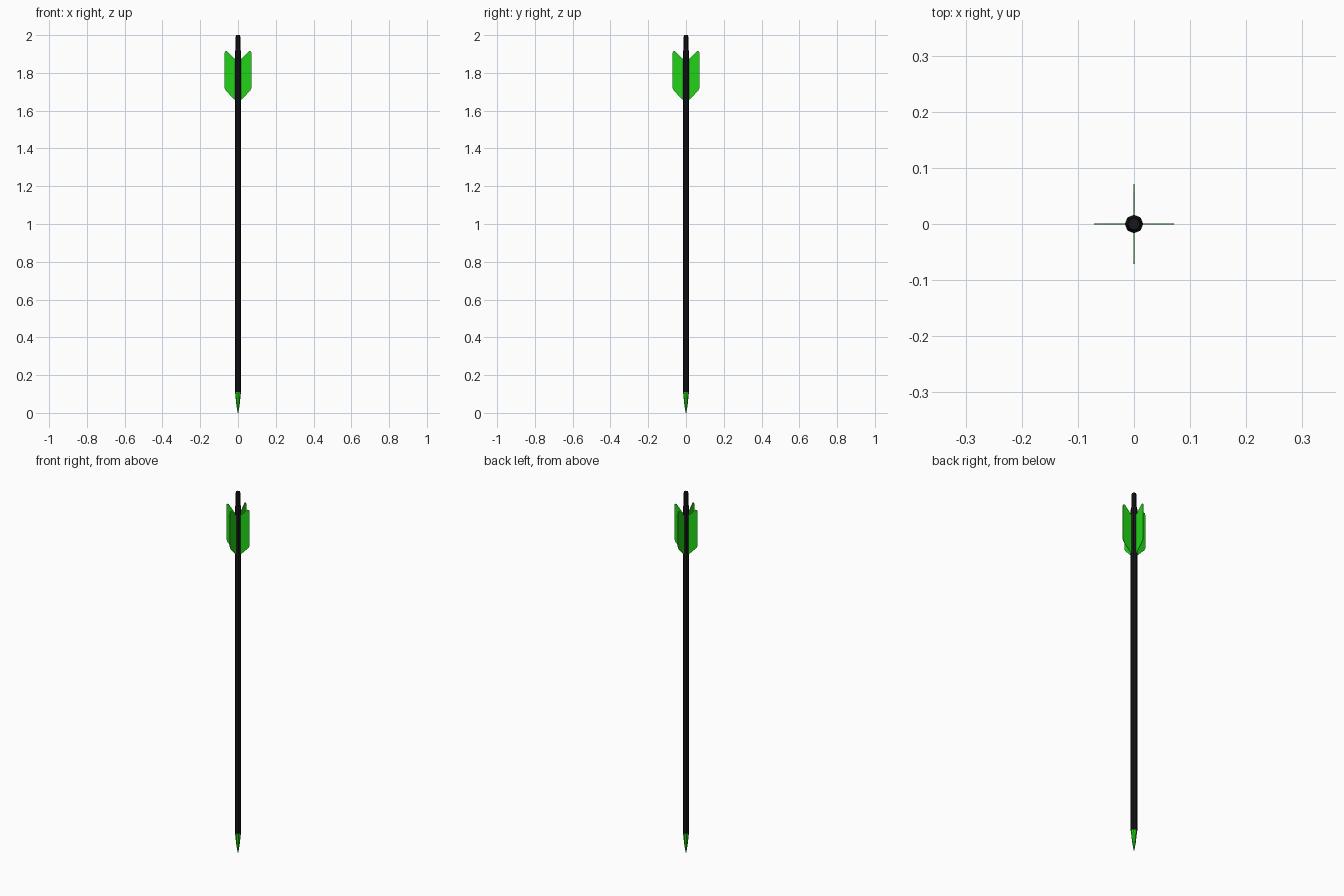
import bpy, bmesh, math

if "Cube" in bpy.data.objects:
    bpy.data.objects.remove(bpy.data.objects["Cube"])


def material(name, rgb):
    m = bpy.data.materials.new(name)
    m.diffuse_color = (*rgb, 1)
    m.use_nodes = True
    m.node_tree.nodes["Principled BSDF"].inputs["Base Color"].default_value = m.diffuse_color
    return m


BLACK = material("black", (0.008, 0.008, 0.01))
GREEN = material("green", (0.015, 0.65, 0.008))


def add_object(name, bm, mat):
    bmesh.ops.recalc_face_normals(bm, faces=bm.faces)
    mesh = bpy.data.meshes.new(name)
    bm.to_mesh(mesh)
    bm.free()
    mesh.materials.append(mat)
    obj = bpy.data.objects.new(name, mesh)
    bpy.context.collection.objects.link(obj)
    return obj


def lathe(name, profile, mat, sides=8):
    """Flat-sided turned part from (radius, z) pairs, capped at both ends."""
    bm = bmesh.new()
    rings = [[bm.verts.new((r * math.cos(i * math.tau / sides),
                            r * math.sin(i * math.tau / sides), z))
              for i in range(sides)] for r, z in profile]
    for a, b in zip(rings, rings[1:]):
        for i in range(sides):
            j = (i + 1) % sides
            bm.faces.new((a[i], a[j], b[j], b[i]))
    bm.faces.new(rings[0][::-1])
    bm.faces.new(rings[-1])
    return add_object(name, bm, mat)


# Pointed tip, long shaft and narrower nock
lathe("tip", [(0.002, 0), (0.009, 0.045), (0.0155, 0.11)], GREEN)
lathe("shaft", [(0.0165, 0.11), (0.0165, 1.91), (0.013, 1.925)], BLACK)
lathe("nock", [(0.013, 1.92), (0.0125, 1.99), (0.0105, 2.0)], BLACK)

# Four thin vanes around the shaft
VANE = [(0.010, 1.655), (0.020, 1.66), (0.064, 1.705), (0.071, 1.72),
        (0.071, 1.905), (0.067, 1.915), (0.058, 1.915), (0.022, 1.878),
        (0.010, 1.875)]
HALF = 0.0013
for k in range(4):
    bm = bmesh.new()
    face = bm.faces.new([bm.verts.new((x, -HALF, z)) for x, z in VANE])
    out = bmesh.ops.extrude_face_region(bm, geom=[face])
    bmesh.ops.translate(bm, vec=(0, 2 * HALF, 0),
                        verts=[v for v in out["geom"] if isinstance(v, bmesh.types.BMVert)])
    vane = add_object(f"vane_{k + 1}", bm, GREEN)
    vane.rotation_euler.z = k * math.pi / 2
